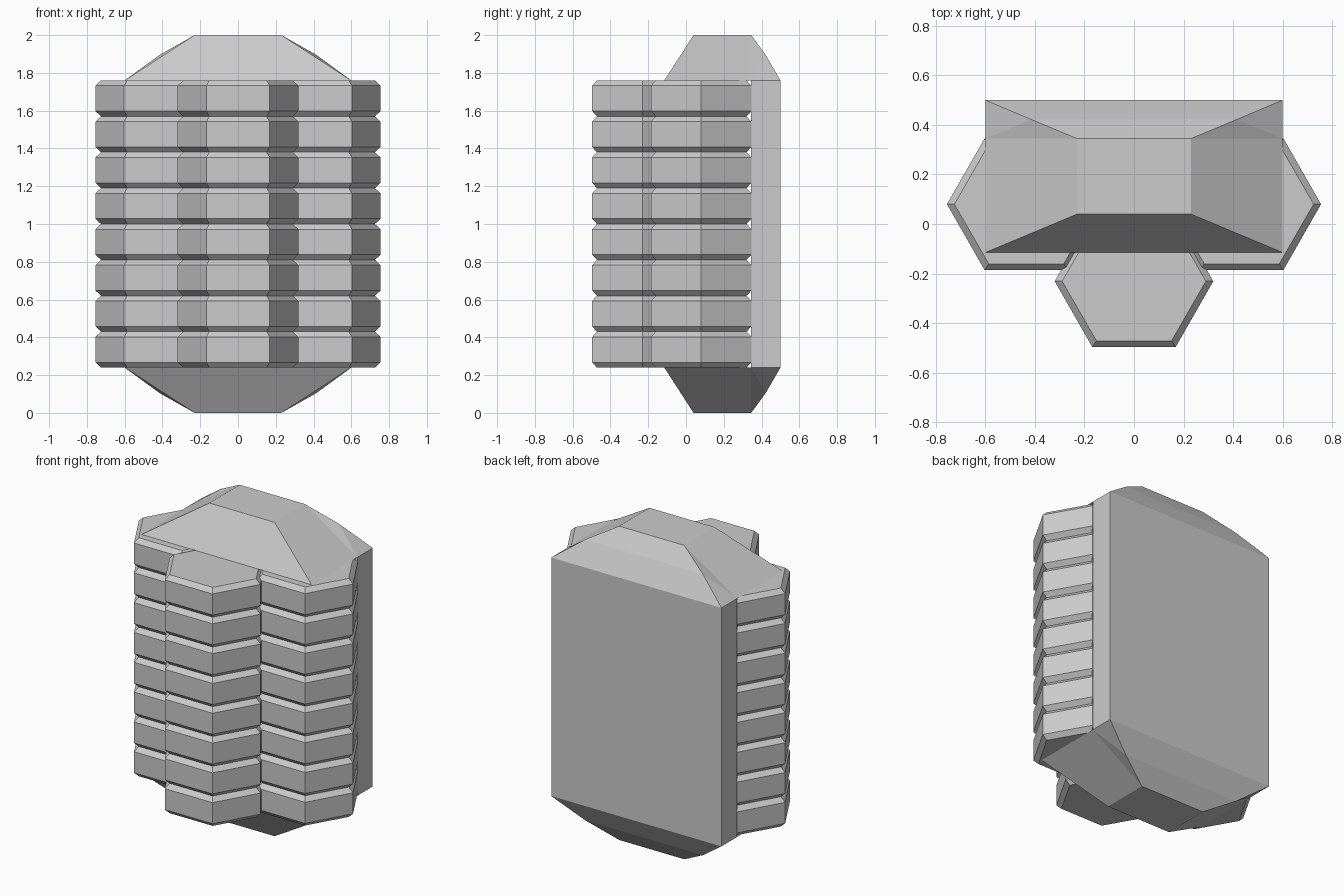
import bpy
import bmesh

cube = bpy.data.objects.get("Cube")
if cube:
    bpy.data.objects.remove(cube, do_unlink=True)

grey = bpy.data.materials.new("plain grey")
grey.use_nodes = True
grey.diffuse_color = (0.6, 0.6, 0.6, 1)
grey.node_tree.nodes["Principled BSDF"].inputs["Base Color"].default_value = (0.6, 0.6, 0.6, 1)

BOTTOM, TOP, HEIGHT = 0.24, 1.76, 2.0
SEGMENTS, BEVEL = 8, 0.028
STEP = (TOP - BOTTOM) / SEGMENTS
HALF_W, FRONT, SEAM, BACK = 0.6, -0.115, 0.345, 0.5


def make_object(name, bm):
    bmesh.ops.recalc_face_normals(bm, faces=bm.faces)
    mesh = bpy.data.meshes.new(name)
    bm.to_mesh(mesh)
    bm.free()
    mesh.materials.append(grey)
    obj = bpy.data.objects.new(name, mesh)
    bpy.context.scene.collection.objects.link(obj)
    return obj


def hexagon(bm, cx, cy, z, inset):
    """Ring of six points, pulled in evenly towards the centre."""
    rx, flat, ry = 0.32 - inset, 0.168 - inset * 0.55, 0.266 - inset * 0.85
    points = [(rx, 0), (flat, ry), (-flat, ry), (-rx, 0), (-flat, -ry), (flat, -ry)]
    return [bm.verts.new((cx + x, cy + y, z)) for x, y in points]


def column(name, cx, cy):
    """Stack of bevelled hexagonal blocks."""
    bm = bmesh.new()
    rings = [hexagon(bm, cx, cy, BOTTOM, 0.03)]
    for i in range(SEGMENTS):
        low = BOTTOM + i * STEP
        high = low + STEP
        for z, inset in ((low + BEVEL, 0), (high - BEVEL, 0), (high, 0.03)):
            rings.append(hexagon(bm, cx, cy, z, inset))
    for a, b in zip(rings, rings[1:]):
        for k in range(6):
            n = (k + 1) % 6
            bm.faces.new((a[k], a[n], b[n], b[k]))
    bm.faces.new(rings[0])
    bm.faces.new(rings[-1])
    return make_object(name, bm)


def cap(name, place):
    """Sloped end piece with a slightly bulged back; place() sets the height."""
    bm = bmesh.new()

    def pair(x, y, rise):
        return [bm.verts.new((s * x, y, place(rise))) for s in (-1, 1)]

    rise = HEIGHT - TOP
    tip_front = pair(0.23, 0.04, rise)
    tip_back = pair(0.23, SEAM, rise)
    bulge = pair(0.415, 0.422, 0.135)
    low_front = pair(HALF_W, FRONT, 0)
    low_seam = pair(HALF_W, SEAM, 0)
    low_back = pair(HALF_W, BACK, 0)

    # Strips running across the width, closed into a loop
    loop = [low_front, tip_front, tip_back, bulge, low_back, low_seam, low_front]
    for a, b in zip(loop, loop[1:]):
        bm.faces.new((a[0], a[1], b[1], b[0]))
    # Side slopes
    for s in (0, 1):
        bm.faces.new((low_front[s], tip_front[s], tip_back[s], low_seam[s]))
        bm.faces.new((tip_back[s], bulge[s], low_seam[s]))
        bm.faces.new((bulge[s], low_back[s], low_seam[s]))
    return make_object(name, bm)


# Hexagonal columns
column("front_column", 0, -0.231)
for side, sign in (("left", 1), ("right", -1)):
    column(side + "_column", sign * 0.435, 0.08)

# End caps
cap("top_cap", lambda rise: TOP + rise)
cap("bottom_cap", lambda rise: BOTTOM - rise)

# Flat back panel
bm = bmesh.new()
bmesh.ops.create_cube(bm, size=1)
bmesh.ops.scale(bm, vec=(2 * HALF_W, BACK - SEAM, TOP - BOTTOM), verts=bm.verts)
bmesh.ops.translate(bm, vec=(0, (BACK + SEAM) / 2, HEIGHT / 2), verts=bm.verts)
make_object("back_panel", bm)
